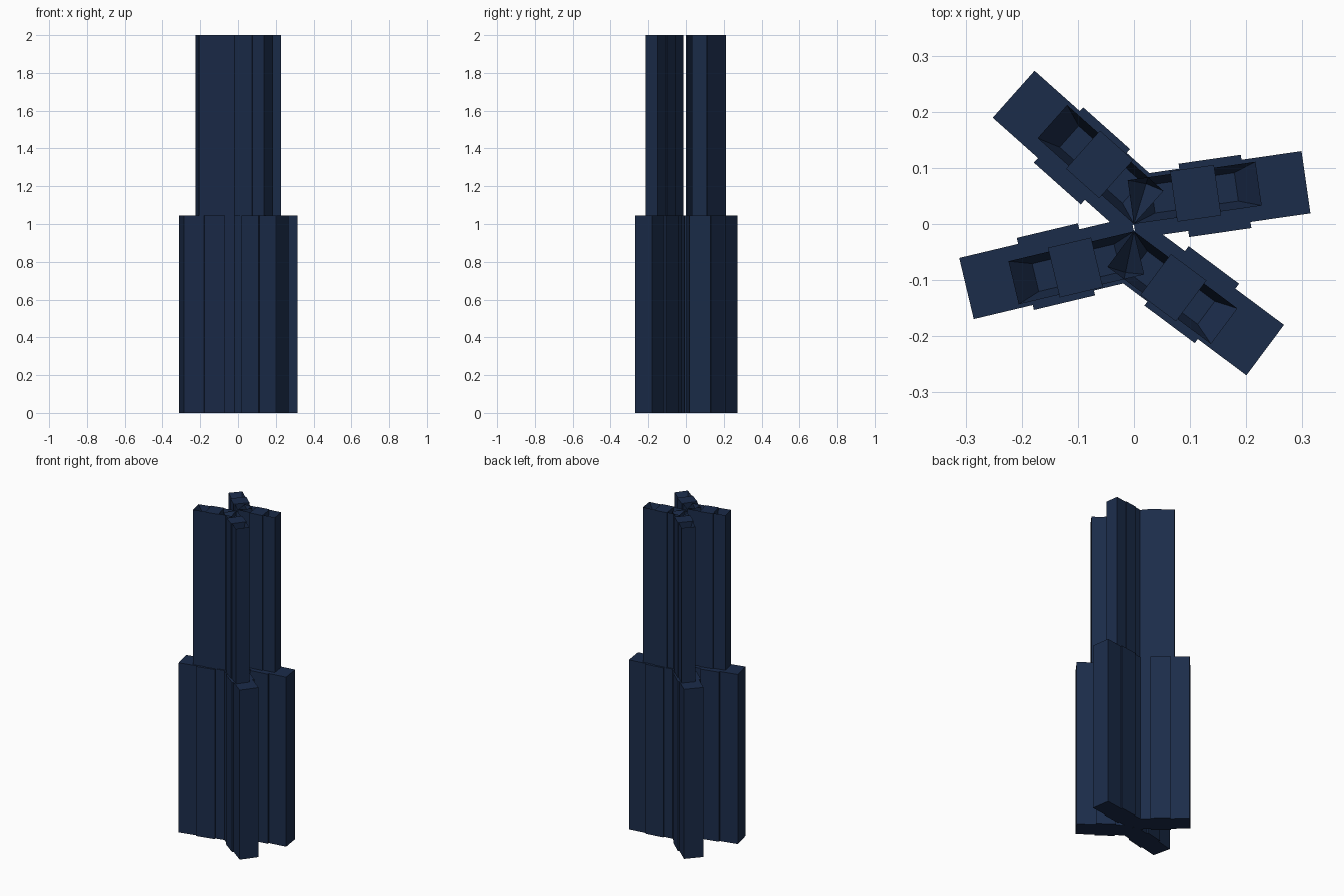
import bpy, bmesh, math
from mathutils import Vector

if "Cube" in bpy.data.objects:
    bpy.data.objects.remove(bpy.data.objects["Cube"])

SPLIT, TOP, PIT = 1.045, 2.0, 0.06

navy = bpy.data.materials.new("navy_cladding")
navy.diffuse_color = (0.011, 0.025, 0.068, 1)
navy.use_nodes = True
navy.node_tree.nodes["Principled BSDF"].inputs["Base Color"].default_value = navy.diffuse_color


def prism(name, arm, u0, u1, v0, v1, z0, z1, pit=None):
    """Box along an arm; pit = (u0, u1, v0, v1) of a sunken roof floor."""
    pivot, angle, side = arm
    d = Vector((math.cos(angle), math.sin(angle), 0))
    n = Vector((-d.y, d.x, 0)) * side

    def ring(bm, a, b, c, e, z):
        return [bm.verts.new(pivot + d * u + n * v + Vector((0, 0, z)))
                for u, v in ((a, c), (b, c), (b, e), (a, e))]

    bm = bmesh.new()
    rings = [ring(bm, u0, u1, v0, v1, z0), ring(bm, u0, u1, v0, v1, z1)]
    if pit:
        rings.append(ring(bm, *pit, z1 - PIT))
    bm.faces.new(rings[0])
    bm.faces.new(rings[-1])
    for lo, hi in zip(rings, rings[1:]):
        for i in range(4):
            j = (i + 1) % 4
            bm.faces.new((lo[i], lo[j], hi[j], hi[i]))
    bmesh.ops.recalc_face_normals(bm, faces=bm.faces)
    mesh = bpy.data.meshes.new(name)
    bm.to_mesh(mesh)
    bm.free()
    mesh.materials.append(navy)
    bpy.context.collection.objects.link(bpy.data.objects.new(name, mesh))


# Four wings fan out in pairs from two nearby pivots
north, south = Vector((0, 0, 0)), Vector((0, -0.013, 0))
arms = {
    "east": (north, math.radians(8.2), 1),
    "northwest": (north, math.radians(138.3), -1),
    "west": (south, math.radians(193.4), 1),
    "southeast": (south, math.radians(-36.7), -1),
}

for label, arm in arms.items():
    # Lower half: long wing and wider bay
    prism(label + "_lower_wing", arm, 0, 0.314, -0.026, 0.086, 0, SPLIT)
    prism(label + "_lower_bay", arm, 0.094, 0.206, -0.037, 0.095, 0, SPLIT)
    # Upper half: shorter wing with a sunken roof, and a solid bay
    prism(label + "_upper_wing", arm, 0, 0.23, 0, 0.079, SPLIT, TOP,
          pit=(0.04, 0.19, 0.014, 0.065))
    prism(label + "_upper_bay", arm, 0.077, 0.156, -0.007, 0.084, SPLIT, TOP)
